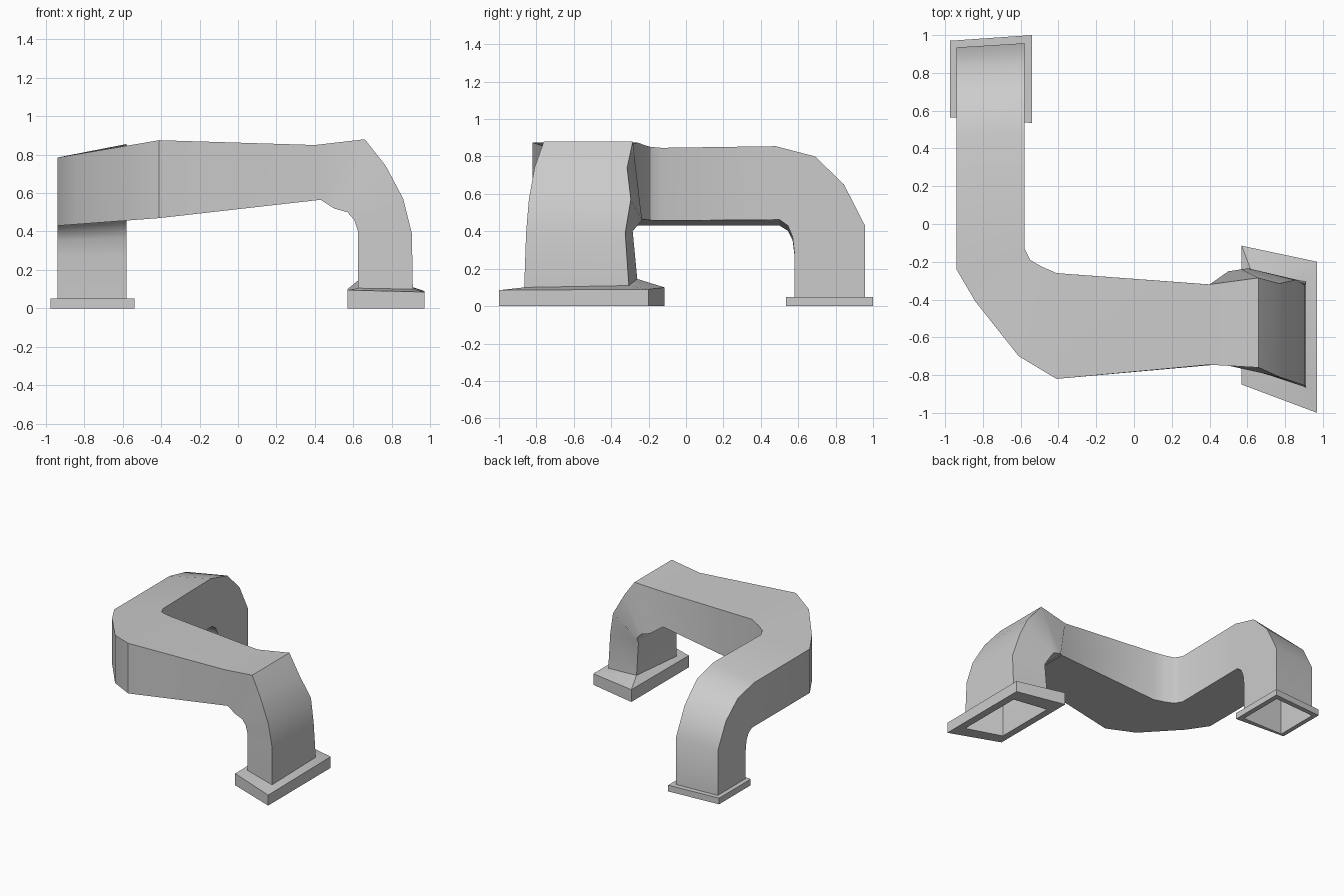
import bpy, math

if "Cube" in bpy.data.objects:
    bpy.data.objects.remove(bpy.data.objects["Cube"])


def make_object(name, verts, faces):
    mesh = bpy.data.meshes.new(name)
    mesh.from_pydata(verts, [], faces)
    obj = bpy.data.objects.new(name, mesh)
    bpy.context.collection.objects.link(obj)
    bpy.context.view_layer.objects.active = obj
    obj.select_set(True)
    bpy.ops.object.mode_set(mode='EDIT')
    bpy.ops.mesh.select_all(action='SELECT')
    bpy.ops.mesh.normals_make_consistent(inside=False)
    bpy.ops.object.mode_set(mode='OBJECT')
    bpy.ops.object.shade_smooth_by_angle(angle=math.radians(33))
    obj.select_set(False)
    return obj


def loft(name, loops, closed=False):
    """Skin four-cornered loops; closed joins the last loop to the first."""
    n = len(loops)
    faces = []
    for i in range(n if closed else n - 1):
        a, b = 4 * i, 4 * ((i + 1) % n)
        for k in range(4):
            m = (k + 1) % 4
            faces.append((a + k, a + m, b + m, b + k))
    return make_object(name, [v for l in loops for v in l], faces)


# Each duct section runs: top outer, top inner, bottom inner, bottom outer
XO, XI = -0.94, -0.58
sections = []

# Back leg and its elbow: y, z of the outer bend and y, z of the inner bend
for yt, zt, yb, zb in [(0.957, 0, 0.58, 0), (0.957, 0.43, 0.58, 0.28),
                       (0.845, 0.65, 0.57, 0.37), (0.69, 0.80, 0.545, 0.43),
                       (0.48, 0.855, 0.50, 0.462)]:
    drop = 0.07 * (zt / 0.855) ** 2
    shift = 0.022 if yt > 0.9 else 0.012
    sections.append([(XO, yt - shift, zt - drop), (XI, yt, zt),
                     (XI, yb, zb), (XO, yb, zb - drop * 0.45)])


# Level corner: top and underside rise with x
def top(x):
    return 0.785 + 0.17 * (x + 0.94)


def under(x):
    return 0.43 + 0.075 * (x + 0.94)


for xo, yo, xi, yi in [(XO, -0.24, XI, -0.13), (-0.84, -0.41, -0.55, -0.19),
                       (-0.61, -0.70, -0.49, -0.225), (-0.41, -0.82, -0.41, -0.26)]:
    sections.append([(xo, yo, top(xo)), (xi, yi, top(xi)),
                     (xi, yi, under(xi)), (xo, yo, under(xo))])

# Right elbow and leg: x, z, front y, back y for the outer then the inner bend
for xt, zt, yto, yti, xb, zb, ybo, ybi in [
        (0.40, 0.85, -0.745, -0.32, 0.43, 0.565, -0.745, -0.322),
        (0.66, 0.88, -0.76, -0.285, 0.50, 0.52, -0.75, -0.25),
        (0.77, 0.74, -0.81, -0.315, 0.57, 0.50, -0.76, -0.24),
        (0.86, 0.57, -0.84, -0.295, 0.605, 0.46, -0.765, -0.235),
        (0.905, 0.39, -0.855, -0.325, 0.625, 0.40, -0.77, -0.285),
        (0.91, 0.10, -0.865, -0.305, 0.625, 0.14, -0.77, -0.26),
        (0.91, 0.0, -0.865, -0.305, 0.625, 0.0, -0.77, -0.26)]:
    sections.append([(xt, yto, zt), (xt, yti, zt), (xb, ybi, zb), (xb, ybo, zb)])

loft("duct", sections)


# Flange collars around each open end
def flange(name, outer, hole, outer_top, hole_top):
    loft(name, [[(x, y, 0) for x, y in outer],
                [(x, y, z) for (x, y), z in zip(outer, outer_top)],
                [(p[0], p[1], z) for p, z in zip(hole, hole_top)],
                [(p[0], p[1], 0) for p in hole]], closed=True)


flange("back_flange",
       [(-0.975, 0.97), (-0.54, 1.0), (-0.54, 0.535), (-0.975, 0.565)],
       sections[0], [0.05] * 4, [0.05] * 4)
flange("right_flange",
       [(0.97, -1.0), (0.97, -0.20), (0.57, -0.115), (0.57, -0.85)],
       sections[-1], [0.085, 0.09, 0.10, 0.095], [0.10, 0.11, 0.145, 0.105])
